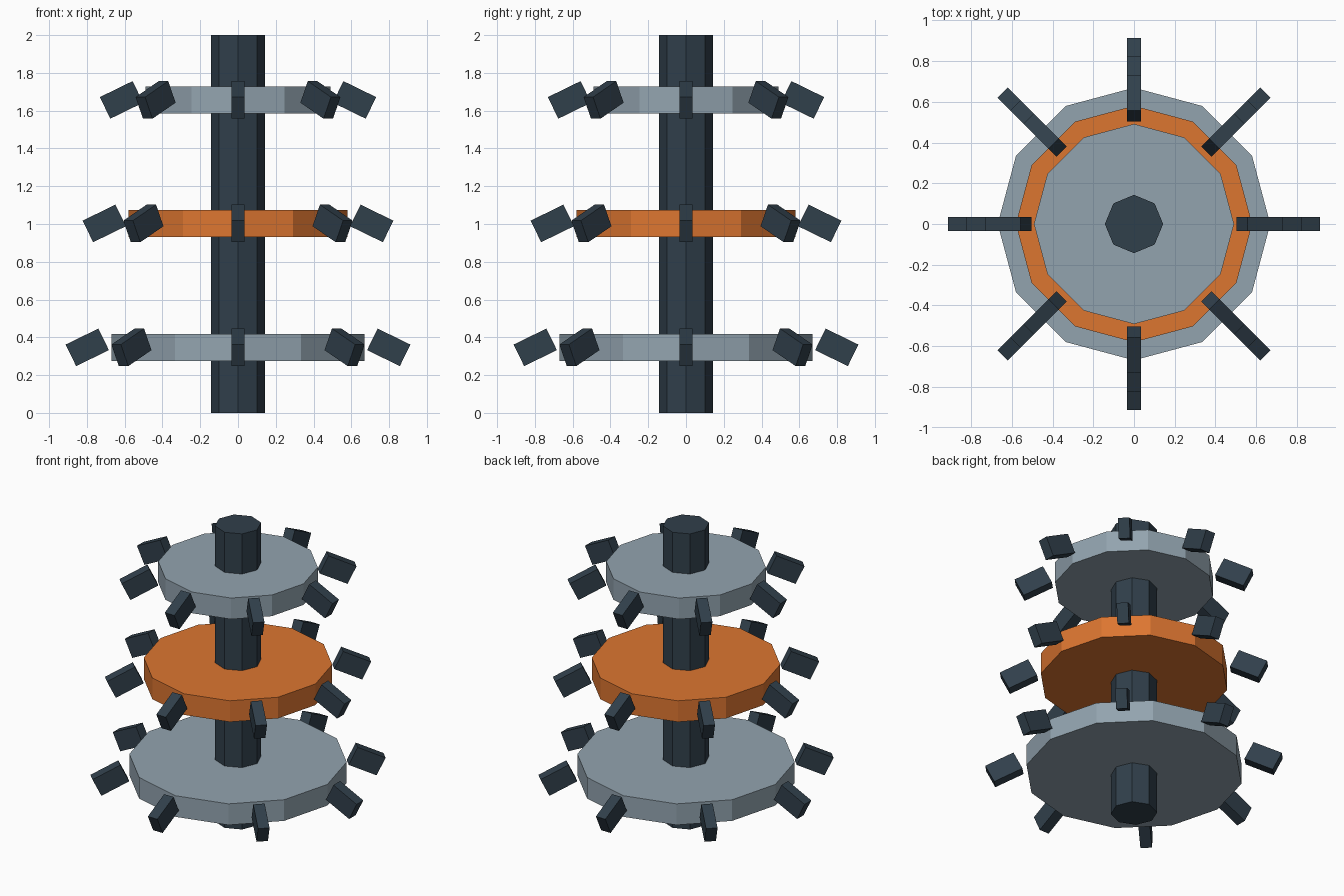
import bpy, math
from mathutils import Matrix

if "Cube" in bpy.data.objects:
    bpy.data.objects.remove(bpy.data.objects["Cube"])


def material(name, rgb):
    m = bpy.data.materials.new(name)
    m.diffuse_color = (*rgb, 1)
    m.use_nodes = True
    m.node_tree.nodes["Principled BSDF"].inputs["Base Color"].default_value = m.diffuse_color
    return m


DARK = material("dark_slate", (0.03, 0.05, 0.07))
STEEL = material("blue_grey", (0.29, 0.37, 0.43))
ORANGE = material("orange", (0.72, 0.18, 0.03))


def cylinder(name, sides, radius, height, z, mat):
    # first vertex lies on the +y axis, so corners fall on both axes
    bpy.ops.mesh.primitive_cylinder_add(vertices=sides, radius=radius,
                                        depth=height, location=(0, 0, z))
    ob = bpy.context.object
    ob.name = name
    ob.data.materials.append(mat)
    return ob


def blade(name, angle, radius, z):
    # box placed outward along the angle, pitched downward at its outer end
    bpy.ops.mesh.primitive_cube_add(size=1)
    ob = bpy.context.object
    ob.name = name
    ob.data.transform(Matrix.Diagonal((0.193, 0.071, 0.127, 1)))
    ob.matrix_world = (Matrix.Rotation(angle, 4, 'Z')
                       @ Matrix.Translation((radius, 0, z))
                       @ Matrix.Rotation(math.radians(26), 4, 'Y'))
    ob.data.materials.append(DARK)


# central octagonal shaft
cylinder("shaft", 8, 0.143, 2.0, 1.0, DARK)

# three twelve-sided rotor discs, each ringed by eight blades
tiers = [("lower", 0.347, 0.669, 0.798, STEEL),
         ("middle", 1.003, 0.580, 0.708, ORANGE),
         ("upper", 1.657, 0.491, 0.617, STEEL)]
for label, z, disc_r, blade_r, mat in tiers:
    cylinder(label + "_disc", 12, disc_r, 0.143, z, mat)
    for i in range(8):
        blade(f"{label}_blade_{i + 1}", i * math.pi / 4, blade_r, z)
